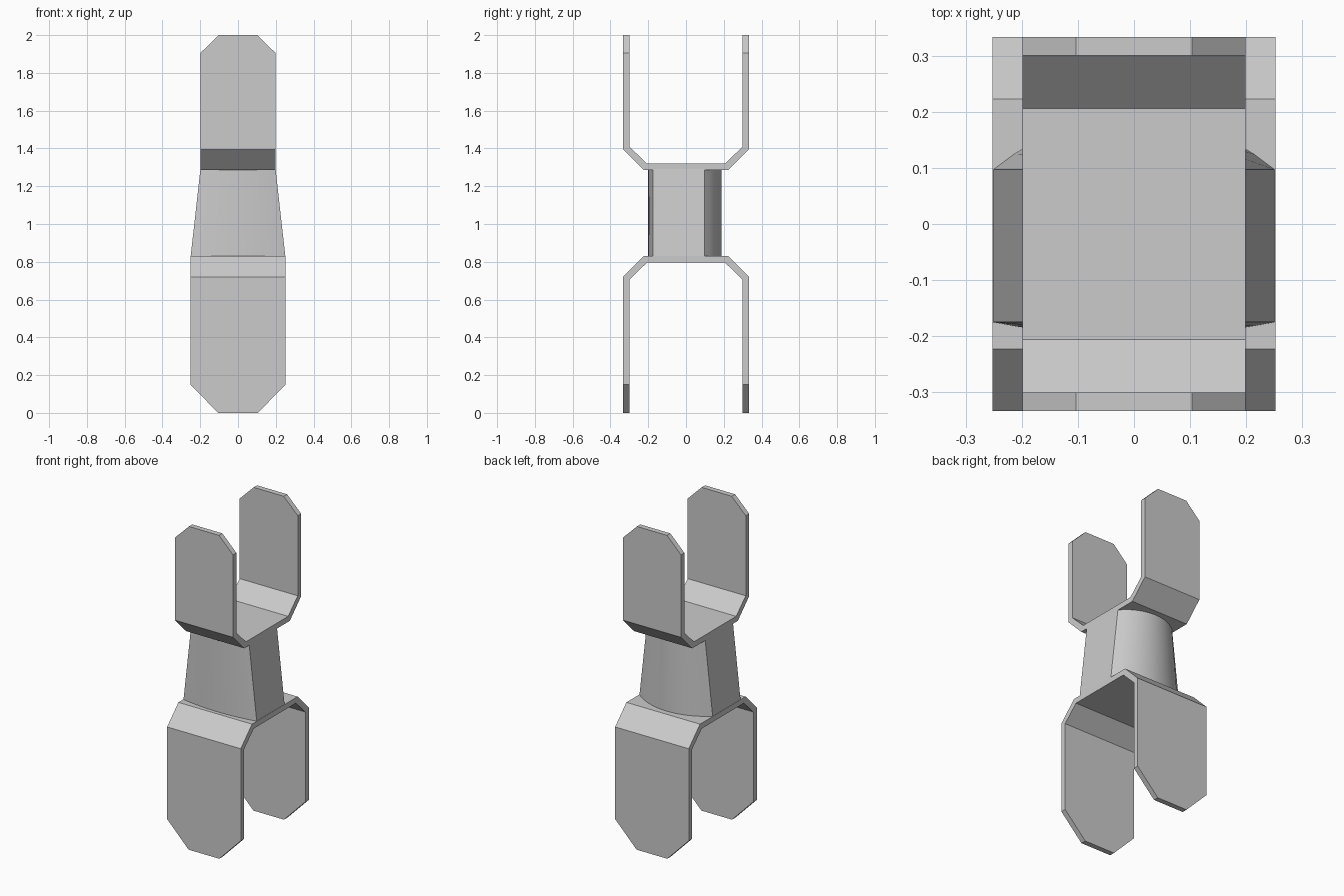
import bpy
import bmesh
import math

cube = bpy.data.objects.get("Cube")
if cube:
    bpy.data.objects.remove(cube, do_unlink=True)

grey = bpy.data.materials.new("plain_grey")
grey.use_nodes = True
grey.diffuse_color = (0.6, 0.6, 0.6, 1)
grey.node_tree.nodes["Principled BSDF"].inputs["Base Color"].default_value = (0.6, 0.6, 0.6, 1)


def finish(name, bm):
    bmesh.ops.recalc_face_normals(bm, faces=bm.faces)
    mesh = bpy.data.meshes.new(name)
    bm.to_mesh(mesh)
    bm.free()
    mesh.materials.append(grey)
    obj = bpy.data.objects.new(name, mesh)
    bpy.context.collection.objects.link(obj)
    return obj


def yoke(name, half, tip, chamfer, rise, web, up):
    """Bent strip: two arms joined by a web, with chamfered arm tips."""
    thick = 0.034
    outer = [(0.333, tip), (0.333, web + up * 0.11), (0.223, web)]
    inner = [(0.30, tip), (0.30, web + up * 0.125), (0.206, web + up * thick)]
    mirror = lambda pts: [(-y, z) for y, z in reversed(pts)]
    o, i = outer + mirror(outer), inner + mirror(inner)
    # Insert the point on each arm where the chamfer begins
    start = tip - up * rise
    for path in (o, i):
        path.insert(1, (path[0][0], start))
        path.insert(-1, (path[-1][0], start))

    bm = bmesh.new()
    rings = []
    for k, (a, b) in enumerate(zip(o, i)):
        w = half - chamfer if k in (0, len(o) - 1) else half
        rings.append([bm.verts.new((x, y, z))
                      for x, (y, z) in ((-w, a), (w, a), (w, b), (-w, b))])
    for r, s in zip(rings, rings[1:]):
        for n in range(4):
            m = (n + 1) % 4
            bm.faces.new((r[n], r[m], s[m], s[n]))
    bm.faces.new(rings[0])
    bm.faces.new(rings[-1])
    return finish(name, bm)


def arc(half, edge, sag, steps=14):
    """Shallow circular arc across the column, bulging by sag in y."""
    radius = (half ** 2 + sag ** 2) / (2 * abs(sag))
    sign = math.copysign(1, sag)
    points = []
    for k in range(steps + 1):
        x = half * (1 - 2 * k / steps)
        drop = radius - math.sqrt(radius ** 2 - x ** 2)
        points.append((x, edge + sag - sign * drop))
    return points


def column(name, low, high):
    """Tapered neck with rounded back and slightly bowed front."""
    bm = bmesh.new()
    loops = []
    for half, z in (low, high):
        outline = arc(half, 0.097, 0.092) + arc(half, -0.175, -0.025)[::-1]
        loops.append([bm.verts.new((x, y, z)) for x, y in outline])
    a, b = loops
    for n in range(len(a)):
        m = (n + 1) % len(a)
        bm.faces.new((a[n], a[m], b[m], b[n]))
    bm.faces.new(a)
    bm.faces.new(b)
    obj = finish(name, bm)
    bpy.ops.object.select_all(action='DESELECT')
    obj.select_set(True)
    bpy.context.view_layer.objects.active = obj
    bpy.ops.object.shade_smooth_by_angle(angle=math.radians(30))


yoke("lower_yoke", half=0.252, tip=0.0, chamfer=0.147, rise=0.15, web=0.83, up=-1)
yoke("upper_yoke", half=0.199, tip=2.0, chamfer=0.096, rise=0.095, web=1.285, up=1)
column("neck", (0.251, 0.825), (0.199, 1.29))
